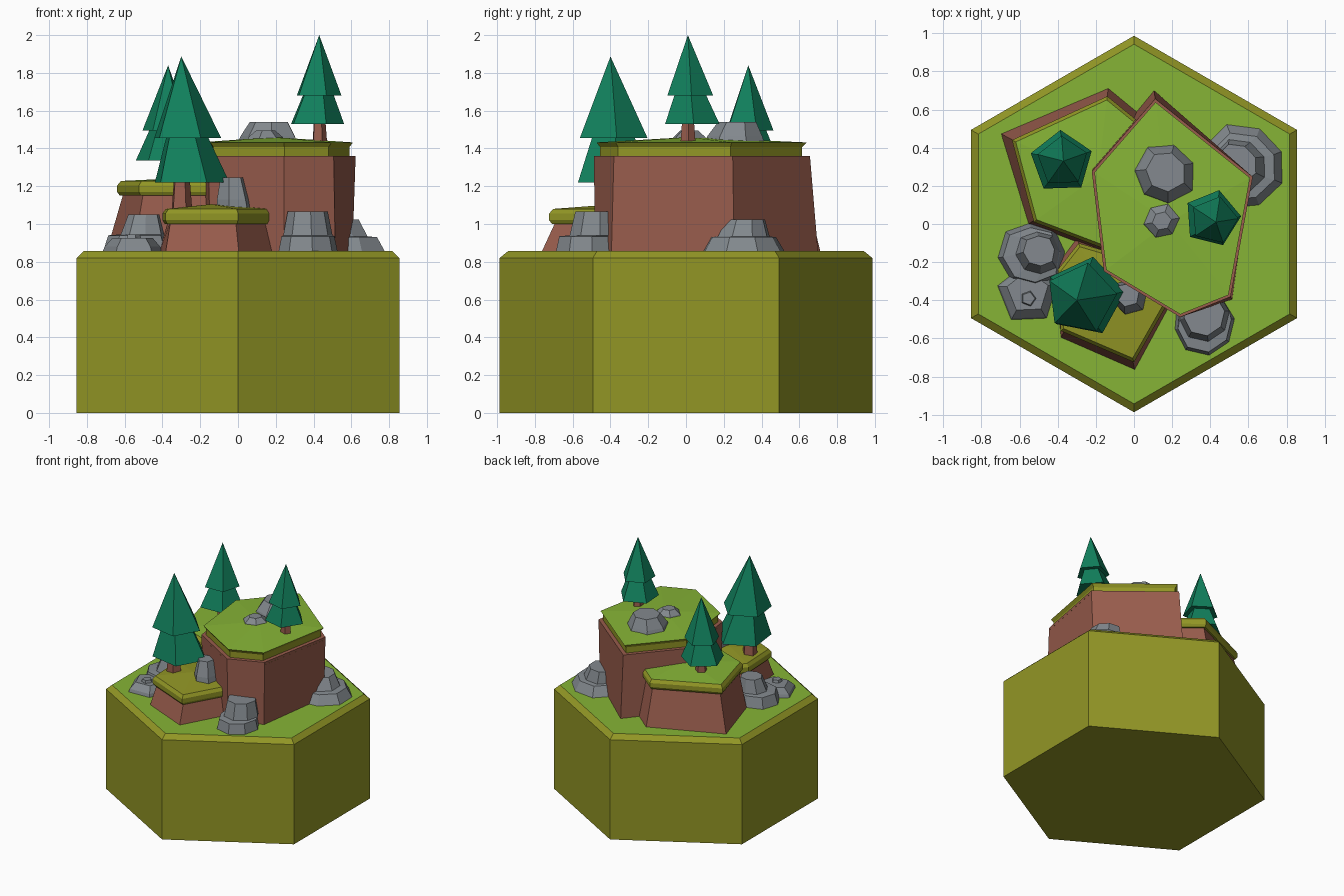
import bpy, bmesh, math, random
from mathutils import Vector

if "Cube" in bpy.data.objects:
    bpy.data.objects.remove(bpy.data.objects["Cube"])

random.seed(4)


def material(name, r, g, b):
    lin = [((c / 255 + 0.055) / 1.055) ** 2.4 for c in (r, g, b)]
    m = bpy.data.materials.new(name)
    m.diffuse_color = (*lin, 1)
    m.use_nodes = True
    m.node_tree.nodes["Principled BSDF"].inputs["Base Color"].default_value = m.diffuse_color
    return m


GRASS = material("grass green", 134, 180, 54)
OLIVE = material("olive", 146, 150, 37)
BROWN = material("cliff brown", 152, 92, 76)
GREY = material("stone grey", 131, 137, 142)
PINE = material("pine green", 17, 128, 92)


def loft(name, rings, mats, slots=None):
    """Join rings of points; slots give the material of each band, last one the top."""
    bm = bmesh.new()
    loops = [[bm.verts.new(p) for p in ring] for ring in rings]
    slots = slots or [0] * len(rings)
    for i, (a, b) in enumerate(zip(loops, loops[1:])):
        for k in range(len(a)):
            j = (k + 1) % len(a)
            if len(b) == 1:
                f = bm.faces.new((a[k], a[j], b[0]))
            else:
                f = bm.faces.new((a[k], a[j], b[j], b[k]))
            f.material_index = slots[i]
    bm.faces.new(loops[0][::-1])
    if len(loops[-1]) > 2:
        bm.faces.new(loops[-1]).material_index = slots[-1]
    bmesh.ops.recalc_face_normals(bm, faces=bm.faces)
    me = bpy.data.meshes.new(name)
    bm.to_mesh(me)
    bm.free()
    for m in mats:
        me.materials.append(m)
    ob = bpy.data.objects.new(name, me)
    bpy.context.collection.objects.link(ob)
    return ob


def ngon(x, y, z, r, n, rot=0.0, radii=None):
    return [(x + r * (radii[k] if radii else 1) * math.cos(math.radians(rot) + math.tau * k / n),
             y + r * (radii[k] if radii else 1) * math.sin(math.radians(rot) + math.tau * k / n), z)
            for k in range(n)]


def inset(poly, d, z):
    """Move every edge of a counter-clockwise outline inward by d."""
    out, n = [], len(poly)
    for k in range(n):
        p, a, b = (Vector(poly[i % n]) for i in (k, k - 1, k + 1))
        u, v = (p - a).normalized(), (b - p).normalized()
        n1, n2 = Vector((-u.y, u.x)), Vector((-v.y, v.x))
        q = p + (n1 + n2) * d / (1 + n1.dot(n2))
        out.append((q.x, q.y, z))
    return out


# Hexagonal ground block with a chamfered olive rim
loft("ground_block",
     [ngon(0, 0, 0, 0.987, 6, 30), ngon(0, 0, 0.82, 0.987, 6, 30),
      ngon(0, 0, 0.856, 0.943, 6, 30)], [OLIVE, GRASS], [0, 0, 1])


# Cliffs: tapered brown body and rounded grass cap
def plateau(name, base, cap, z0, z1, top_mat, rise):
    loft(name + "_cliff", [[(x, y, 0.84) for x, y in base], inset(cap, 0.03, z0 + 0.02)], [BROWN])
    cx = sum(p[0] for p in cap) / len(cap)
    cy = sum(p[1] for p in cap) / len(cap)
    loft(name + "_cap",
         [inset(cap, 0.03, z0), inset(cap, 0.012, z0), inset(cap, 0, z0 + 0.02),
          inset(cap, 0, z1 - 0.025), inset(cap, 0.017, z1), [(cx, cy, z1 + rise)]],
         [OLIVE, top_mat], [0, 0, 0, 0, 1, 1])


plateau("tall_plateau",
        [(0.105, 0.70), (0.605, 0.255), (0.515, -0.395), (0.245, -0.48), (-0.145, -0.25), (-0.2, 0.33)],
        [(0.115, 0.615), (0.59, 0.235), (0.48, -0.36), (0.245, -0.455), (-0.13, -0.23), (-0.19, 0.265)],
        1.34, 1.432, GRASS, 0.028)
plateau("left_plateau",
        [(-0.70, 0.475), (-0.555, 0.0), (-0.13, -0.16), (0.2, 0.1), (0.15, 0.48), (-0.135, 0.715)],
        [(-0.64, 0.44), (-0.525, 0.01), (-0.13, -0.14), (0.18, 0.1), (0.13, 0.45), (-0.14, 0.67)],
        1.15, 1.228, GRASS, 0.02)
plateau("front_plateau",
        [(-0.42, -0.23), (-0.385, -0.6), (0.005, -0.77), (0.195, -0.42), (0.06, -0.2), (-0.3, -0.07)],
        [(-0.40, -0.24), (-0.385, -0.56), (0.0, -0.725), (0.18, -0.41), (0.05, -0.2), (-0.29, -0.1)],
        1.0, 1.08, OLIVE, 0.025)


# Pine trees: five-sided trunk and two tiers
def tree(name, x, y, tip, root, r, rot, z1, z2, r2):
    tx, ty, tz = tip
    mx, my = x * 0.5 + tx * 0.5, y * 0.5 + ty * 0.5
    loft(name + "_trunk", [ngon(tx, ty, root, r * 0.28, 5, rot),
                           ngon(tx, ty, z1 + 0.05, r * 0.2, 5, rot)], [BROWN])
    loft(name + "_lower_branches", [ngon(x, y, z1, r, 5, rot),
                                    ngon(mx, my, z2 + 0.02, r * 0.53, 5, rot)], [PINE])
    loft(name + "_upper_branches", [ngon(mx, my, z2, r2, 5, rot), [tip]], [PINE])


tree("right_tree", 0.41, 0.03, (0.43, 0.01, 2.0), 1.42, 0.152, 4, 1.53, 1.68, 0.128)
tree("back_tree", -0.38, 0.325, (-0.37, 0.33, 1.84), 1.2, 0.168, 92, 1.335, 1.495, 0.136)
tree("front_tree", -0.255, -0.38, (-0.30, -0.40, 1.887), 1.06, 0.212, 7, 1.22, 1.455, 0.19)


# Stepped rocks: each layer is (height, radius, shift x, shift y)
def rock(name, x, y, z, layers, n, rot):
    radii = [random.uniform(0.93, 1.07) for _ in range(n)]
    loft(name, [ngon(x + dx, y + dy, z + h, r, n, rot, radii) for h, r, dx, dy in layers], [GREY])


rock("summit_rock", 0.16, 0.265, 1.43,
     [(0, 0.17, 0, 0), (0.035, 0.155, 0, 0), (0.11, 0.108, 0.005, 0.01)], 7, 20)
rock("summit_pebble", 0.145, 0.015, 1.43,
     [(0, 0.105, 0, 0), (0.03, 0.09, 0, 0), (0.065, 0.05, 0, 0)], 6, 10)
rock("back_rock", 0.575, 0.3, 0.84,
     [(0, 0.235, 0, 0), (0.09, 0.18, 0, 0), (0.095, 0.145, -0.02, 0), (0.185, 0.11, -0.035, 0.01)], 8, 22)
rock("right_rock", 0.365, -0.525, 0.84,
     [(0, 0.165, 0, 0), (0.095, 0.145, 0, 0), (0.1, 0.135, 0, 0.045), (0.225, 0.11, 0, 0.05)], 8, 10)
rock("left_rock", -0.53, -0.16, 0.84,
     [(0, 0.18, 0, 0), (0.1, 0.15, 0, 0), (0.105, 0.115, 0.03, 0.01), (0.21, 0.082, 0.035, 0.02)], 8, 5)
rock("left_low_rock", -0.555, -0.37, 0.84,
     [(0, 0.165, 0, 0), (0.04, 0.15, 0, 0), (0.085, 0.11, 0, 0.01)], 5, 20)
rock("left_pebble", -0.555, -0.39, 0.9,
     [(0, 0.05, 0, 0), (0.045, 0.035, 0, 0)], 5, 0)
rock("front_rock", -0.02, -0.38, 1.07,
     [(0, 0.1, 0, 0), (0.06, 0.092, -0.005, 0), (0.175, 0.065, -0.012, 0.01)], 6, 15)
